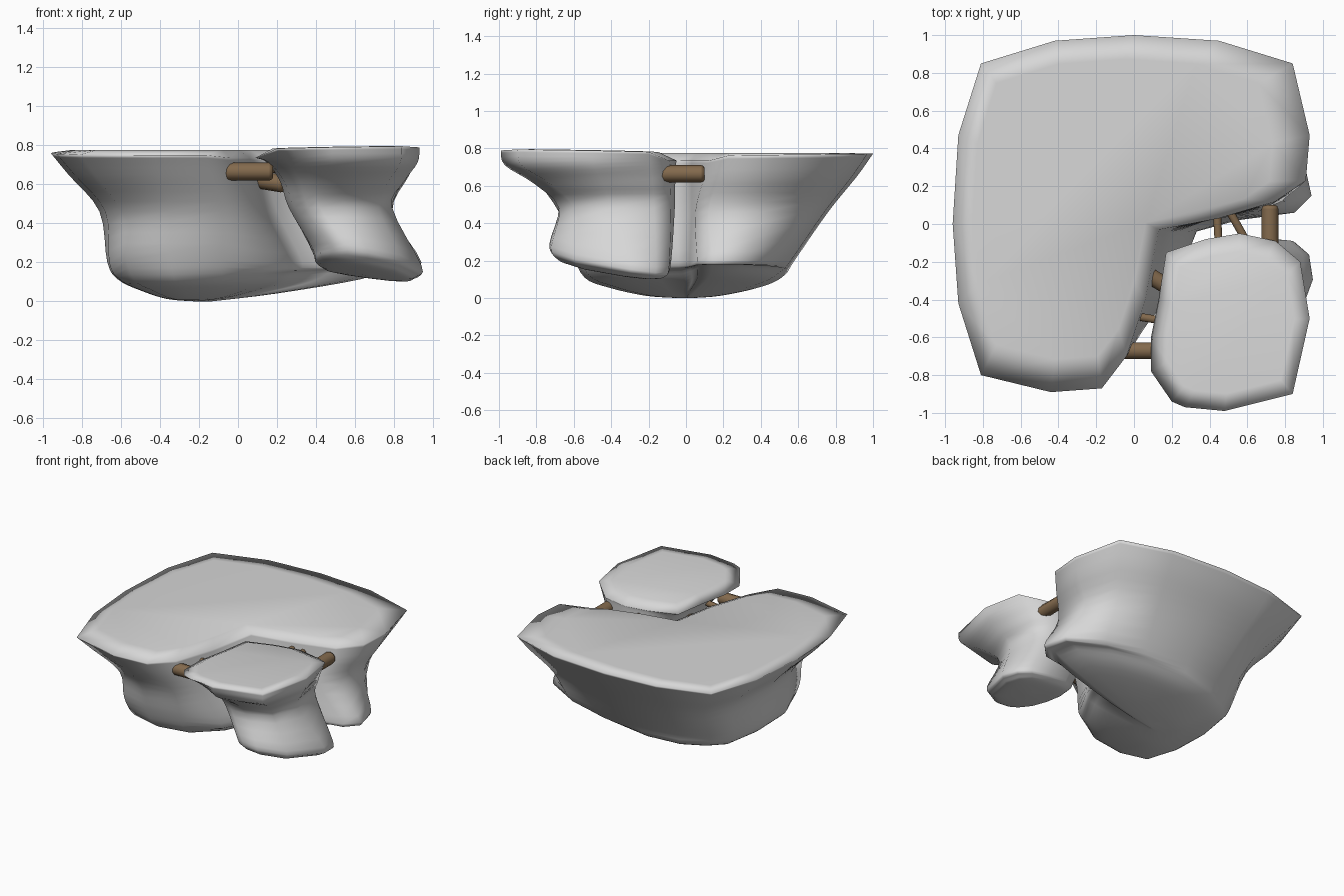
import bpy, bmesh, math
from mathutils import Vector

if "Cube" in bpy.data.objects:
    bpy.data.objects.remove(bpy.data.objects["Cube"])


def material(name, rgb):
    m = bpy.data.materials.new(name)
    m.diffuse_color = (*rgb, 1)
    m.use_nodes = True
    m.node_tree.nodes["Principled BSDF"].inputs["Base Color"].default_value = m.diffuse_color
    return m


STONE = material("grey stone", (0.68, 0.68, 0.68))
WOOD = material("brown wood", (0.23, 0.145, 0.075))


def pairs(flat):
    return [Vector((flat[i], flat[i + 1])) for i in range(0, len(flat), 2)]


def level(outline, z):
    """Outline raised to a height given by a number or a function of x, y."""
    return [Vector((p.x, p.y, z(p.x, p.y) if callable(z) else z)) for p in outline]


def mix(a, b, t):
    return [p.lerp(q, t(p.x, p.y) if callable(t) else t) for p, q in zip(a, b)]


def scaled(outline, s, c):
    c = Vector(c)
    return [c + (p - c) * s for p in outline]


def catmull(p0, p1, p2, p3, t):
    return 0.5 * (2 * p1 + (p2 - p0) * t + (2 * p0 - 5 * p1 + 4 * p2 - p3) * t * t
                  + (3 * p1 - p0 - 3 * p2 + p3) * t ** 3)


def rock(name, rings, top_ring, steps=4):
    """Loft smoothly down the rings, closing the top and the bottom."""
    loops = [top_ring]
    last = len(rings) - 1
    for i in range(last):
        ks = [max(0, i - 1), i, i + 1, min(last, i + 2)]
        for s in range(steps):
            loops.append([catmull(*(rings[k][j] for k in ks), s / steps)
                          for j in range(len(top_ring))])
    loops.append(rings[-1])
    bm = bmesh.new()
    vs = [[bm.verts.new(p) for p in lp] for lp in loops]
    n = len(top_ring)
    for a, b in zip(vs, vs[1:]):
        for j in range(n):
            k = (j + 1) % n
            bm.faces.new((a[j], a[k], b[k], b[j]))
    bm.faces.new(vs[0])
    bm.faces.new(vs[-1])
    bmesh.ops.recalc_face_normals(bm, faces=bm.faces)
    me = bpy.data.meshes.new(name)
    bm.to_mesh(me)
    bm.free()
    me.materials.append(STONE)
    ob = bpy.data.objects.new(name, me)
    bpy.context.collection.objects.link(ob)
    finish(ob, 180)


def finish(ob, angle):
    bpy.ops.object.select_all(action='DESELECT')
    ob.select_set(True)
    bpy.context.view_layer.objects.active = ob
    bpy.ops.object.shade_smooth_by_angle(angle=math.radians(angle))


# Large L-shaped rock: rim, waist and foot outlines
rim = pairs([-.81, .85, -.42, .97, 0, 1, .45, .97, .84, .85, .93, .47, .91, .23, .75, .12,
             .45, .03, .13, -.03, .06, -.4, -.04, -.7, -.17, -.87, -.44, -.89, -.81, -.8,
             -.93, -.42, -.96, 0, -.93, .47])
waist = pairs([-.58, .62, -.35, .72, 0, .76, .4, .74, .68, .64, .79, .4, .79, .12, .65, .05,
               .42, .03, .2, -.05, .14, -.33, .07, -.53, -.08, -.66, -.35, -.68, -.6, -.58,
               -.68, -.3, -.71, 0, -.68, .4])
foot = pairs([-.5, .42, -.3, .52, 0, .58, .35, .56, .65, .48, .9, .33, .94, .15, .85, .06,
              .55, .02, .33, -.04, .27, -.2, .15, -.42, -.08, -.58, -.35, -.61, -.58, -.55,
              -.66, -.3, -.67, 0, -.62, .3])


def gap(x, y):
    """True for points on the sides of the cut between the rocks."""
    return x > -.1 and y < .18


def under(z):
    return lambda x, y: z + 0.07 * max(0, x + .2)


mid = (-0.1, 0.06)
rock("large_rock", [
    level(rim, lambda x, y: 0.735 if gap(x, y) else 0.76 + 0.012 * y),
    level(mix(rim, waist, lambda x, y: .3 if gap(x, y) else .36), .65),
    level(waist, .46),
    level(foot, lambda x, y: .25 if y < -.5 else .2),
    level(scaled(foot, .9, mid), under(.11)),
    level(scaled(foot, .7, mid), under(.055)),
    level(scaled(foot, .35, (-.2, 0)), under(.012)),
    level(scaled(foot, .06, (-.2, 0)), 0),
], level(scaled(rim, .84, (-.3, .2)), .775))

# Small rock sitting in the corner, leaning outward at the foot
rim_s = pairs([.17, -.15, .38, -.08, .56, -.05, .75, -.09, .88, -.2, .93, -.5, .84, -.9,
               .48, -.99, .27, -.97, .2, -.94, .09, -.78, .09, -.6, .13, -.4])
waist_s = pairs([.3, -.15, .4, -.08, .55, -.06, .7, -.08, .78, -.17, .79, -.4, .72, -.6,
                 .55, -.68, .42, -.68, .36, -.66, .29, -.58, .26, -.45, .27, -.3])
foot_s = pairs([.42, -.15, .52, -.1, .68, -.08, .84, -.09, .92, -.16, .94, -.3, .83, -.6,
                .66, -.72, .55, -.73, .48, -.7, .41, -.6, .38, -.45, .38, -.3])


def near_gap(x, y):
    return x < .19 or y > -.1


def slant(z):
    return lambda x, y: z + 0.13 * (0.75 - x - y)


core = (0.65, -0.38)
rock("small_rock", [
    level(rim_s, lambda x, y: 0.735 if near_gap(x, y) else 0.76 + 0.02 * (x - y)),
    level(mix(rim_s, waist_s, lambda x, y: .35 if x < .3 or y > -.21 else .07), .71),
    level(mix(rim_s, waist_s, lambda x, y: .75 if x < .3 or y > -.21 else .58), .61),
    level(waist_s, .48),
    level(foot_s, slant(.17)),
    level(scaled(foot_s, .92, core), slant(.11)),
    level(scaled(foot_s, .7, core), slant(.085)),
    level(scaled(foot_s, .1, core), slant(.075)),
], level(scaled(rim_s, .8, (.53, -.53)), lambda x, y: 0.767 + 0.018 * (x - y)))


# Wooden pegs bridging the gap between the rocks
def peg(name, a, b, r):
    a, b = Vector(a), Vector(b)
    d = b - a
    bpy.ops.mesh.primitive_cylinder_add(vertices=10, radius=r, depth=d.length,
                                        location=(a + b) / 2,
                                        rotation=d.to_track_quat('Z', 'Y').to_euler())
    ob = bpy.context.object
    ob.name = name
    ob.data.materials.append(WOOD)
    bev = ob.modifiers.new("rounded ends", 'BEVEL')
    bev.width, bev.segments, bev.limit_method = r * .4, 2, 'ANGLE'
    bev.angle_limit = math.radians(60)
    finish(ob, 50)


peg("front_thick_peg", (-.07, -.67, .665), (.18, -.67, .665), .046)
peg("front_thin_peg", (-.01, -.485, .68), (.2, -.52, .68), .022)
peg("front_slanted_peg", (.06, -.26, .63), (.24, -.37, .6), .045)
peg("side_thick_peg", (.72, .1, .665), (.72, -.16, .665), .046)
peg("side_thin_peg", (.44, .05, .68), (.45, -.14, .68), .022)
peg("side_slanted_peg", (.51, .06, .67), (.6, -.1, .65), .022)
